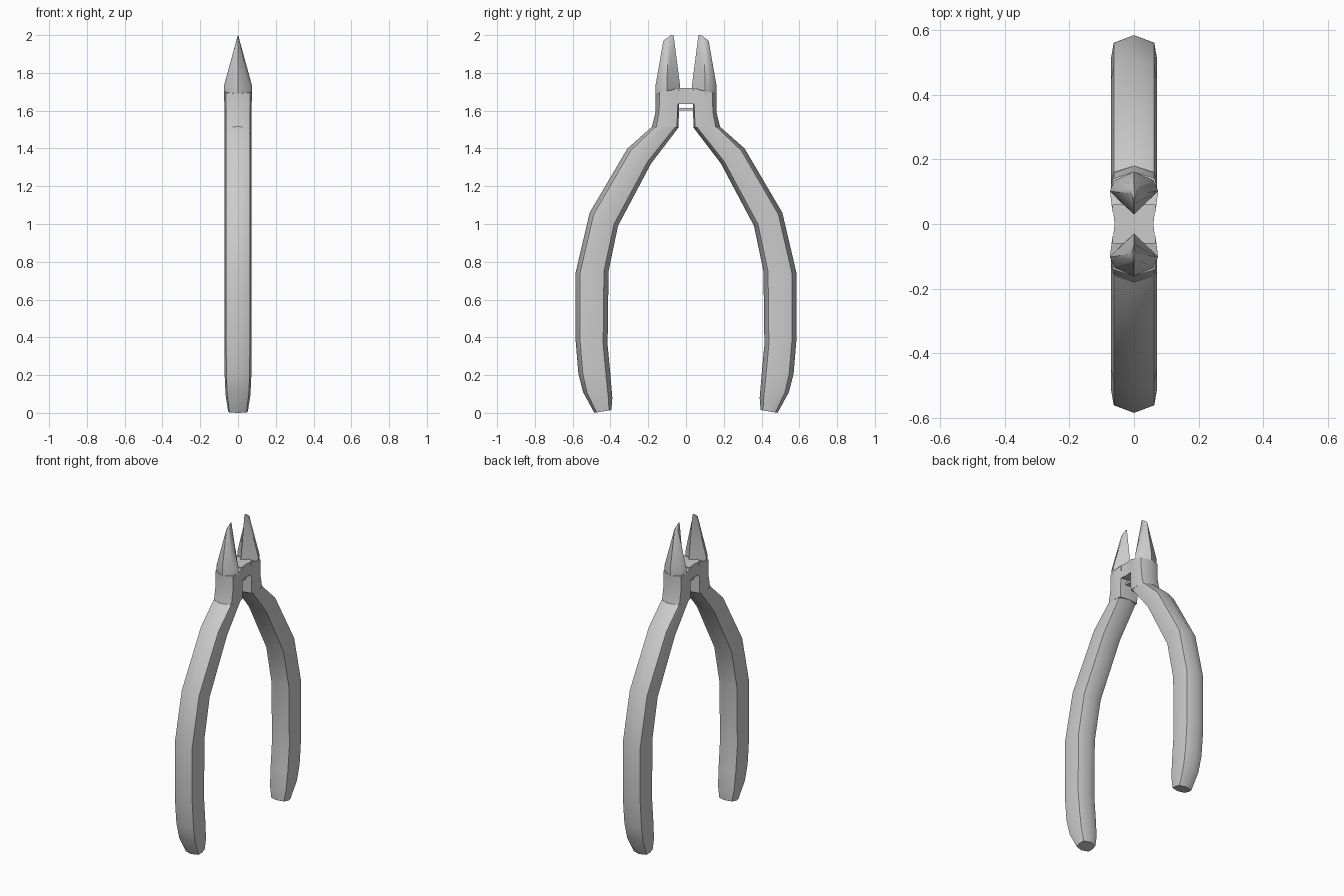
import bpy, bmesh, math

if "Cube" in bpy.data.objects:
    bpy.data.objects.remove(bpy.data.objects["Cube"])


def finish(bm, name, mirror=False):
    bmesh.ops.recalc_face_normals(bm, faces=bm.faces)
    me = bpy.data.meshes.new(name)
    bm.to_mesh(me)
    bm.free()
    ob = bpy.data.objects.new(name, me)
    bpy.context.collection.objects.link(ob)
    bpy.ops.object.select_all(action='DESELECT')
    ob.select_set(True)
    bpy.context.view_layer.objects.active = ob
    bpy.ops.object.shade_smooth_by_angle(angle=math.radians(46))
    if mirror:
        m = ob.modifiers.new("mirror", 'MIRROR')
        m.use_axis = (False, True, False)
        m.use_mirror_merge = False
    return ob


def loft(name, stations, section):
    """Sweep a section (x factor, outer-to-inner factor) along outer/inner point pairs."""
    bm = bmesh.new()
    rings = []
    for oy, oz, iy, iz, w in stations:
        rings.append([bm.verts.new((s * w, oy + (iy - oy) * t, oz + (iz - oz) * t))
                      for s, t in section])
    n = len(section)
    for a, b in zip(rings, rings[1:]):
        for i in range(n):
            j = (i + 1) % n
            bm.faces.new((a[i], a[j], b[j], b[i]))
    bm.faces.new(rings[0])
    bm.faces.new(rings[-1])
    return finish(bm, name, True)


def prism(name, outline, z0, z1):
    bm = bmesh.new()
    f = bm.faces.new([bm.verts.new((x, y, z0)) for x, y in outline])
    r = bmesh.ops.extrude_face_region(bm, geom=[f])
    for v in r["geom"]:
        if isinstance(v, bmesh.types.BMVert):
            v.co.z = z1
    return finish(bm, name)


# Handles: curved eight-sided grips (outer y, outer z, inner y, inner z, half width)
grip = [(0, 0), (.87, .14), (1, .45), (.87, .86),
        (0, 1), (-.87, .86), (-1, .45), (-.87, .14)]
loft("handle", [
    (.485, .0, .395, .015, .052),
    (.545, .11, .39, .08, .066),
    (.57, .21, .40, .20, .071),
    (.585, .39, .415, .36, .072),
    (.585, .74, .41, .75, .072),
    (.51, 1.06, .36, .99, .072),
    (.31, 1.40, .185, 1.32, .072),
    (.18, 1.515, .04, 1.51, .072),
], grip)

# Head: flat-sided block above each handle
block = [(0, 0), (.87, .16), (1, .5), (.9, .94),
         (0, 1), (-.9, .94), (-1, .5), (-.87, .16)]
loft("head", [
    (.18, 1.515, .04, 1.51, .072),
    (.162, 1.59, .036, 1.63, .072),
    (.162, 1.69, .03, 1.72, .074),
], block)

# Jaws: wedges narrowing to a cutting edge on the inside
wedge = [(0, 0), (.8, .2), (1, .46), (0, 1), (-1, .46), (-.8, .2)]
loft("jaw", [
    (.162, 1.68, .028, 1.68, .074),
    (.162, 1.73, .031, 1.73, .075),
    (.12, 1.97, .062, 1.97, .009),
    (.08, 2.0, .067, 2.0, .001),
], wedge)

# Bridge joining both halves, with hollowed sides
prism("bridge", [(.067, -.06), (.06, 0), (.067, .06),
                 (-.067, .06), (-.06, 0), (-.067, -.06)], 1.635, 1.72)

# Thin cross bar just under the bridge
prism("cross_bar", [(.03, -.05), (.03, .05), (-.03, .05), (-.03, -.05)], 1.60, 1.615)
